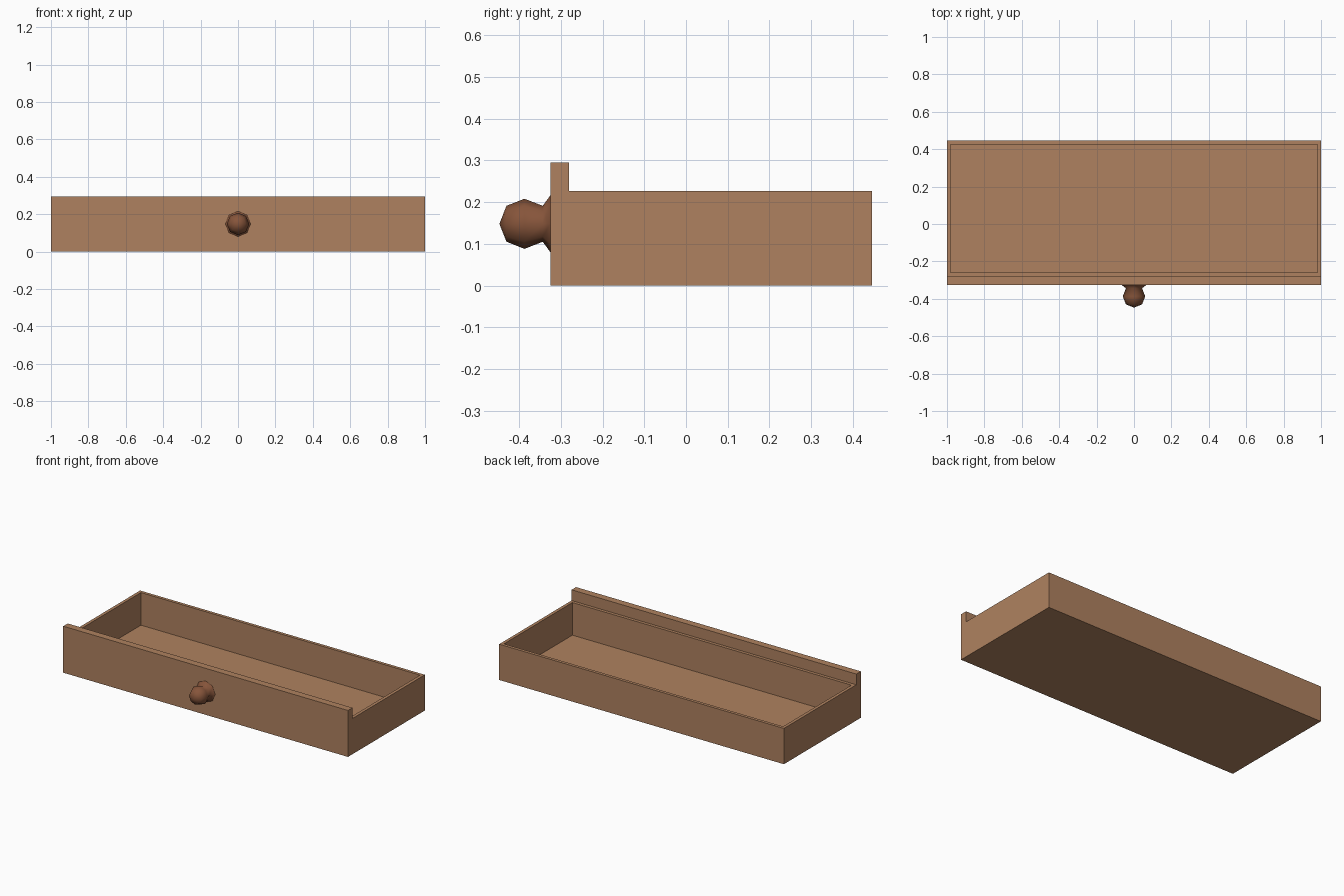
import bpy, bmesh, math

if "Cube" in bpy.data.objects:
    bpy.data.objects.remove(bpy.data.objects["Cube"])


def material(name, rgb):
    m = bpy.data.materials.new(name)
    m.diffuse_color = (*rgb, 1.0)
    m.use_nodes = True
    m.node_tree.nodes["Principled BSDF"].inputs["Base Color"].default_value = m.diffuse_color
    return m


def finish(bm, name, mat):
    bmesh.ops.recalc_face_normals(bm, faces=bm.faces)
    me = bpy.data.meshes.new(name)
    bm.to_mesh(me)
    bm.free()
    me.materials.append(mat)
    ob = bpy.data.objects.new(name, me)
    bpy.context.collection.objects.link(ob)
    return ob


wood = material("light wood", (0.43, 0.222, 0.115))
dark = material("dark wood", (0.24, 0.09, 0.043))

# Drawer box: stepped side profile (y, z) extruded across the width
BACK, STEP, FRONT = 0.446, -0.28, -0.325
RIM, PANEL_TOP = 0.227, 0.295
profile = [(FRONT, 0), (BACK, 0), (BACK, RIM), (STEP, RIM), (STEP, PANEL_TOP), (FRONT, PANEL_TOP)]
bm = bmesh.new()
side = bm.faces.new([bm.verts.new((-1, y, z)) for y, z in profile])
ext = bmesh.ops.extrude_face_region(bm, geom=[side], use_keep_orig=True)
bmesh.ops.translate(bm, vec=(2, 0, 0),
                    verts=[v for v in ext["geom"] if isinstance(v, bmesh.types.BMVert)])
bmesh.ops.recalc_face_normals(bm, faces=bm.faces)

# Hollow: inset the rim face and push it down to the floor
rim = next(f for f in bm.faces
           if f.normal.z > 0.9 and abs(f.calc_center_median().z - RIM) < 1e-4)
bmesh.ops.inset_region(bm, faces=[rim], thickness=0.02, use_even_offset=True)
cavity = bmesh.ops.extrude_discrete_faces(bm, faces=[rim])["faces"][0]
bmesh.ops.translate(bm, vec=(0, 0, 0.02 - RIM), verts=cavity.verts)
finish(bm, "drawer_box", wood)

# Knob: eight-sided lathe around the y axis, (y, radius), flared foot to round tip
SIDES, KNOB_Z = 8, 0.148
knob_profile = [(FRONT, 0.068), (-0.343, 0.043), (-0.387, 0.060), (-0.430, 0.043)]
bm = bmesh.new()
rings = []
for y, r in knob_profile:
    rings.append([bm.verts.new((r * math.sin(2 * math.pi * i / SIDES), y,
                                KNOB_Z + r * math.cos(2 * math.pi * i / SIDES)))
                  for i in range(SIDES)])
tip = bm.verts.new((0, -0.447, KNOB_Z))
for i in range(SIDES):
    j = (i + 1) % SIDES
    for a, b in zip(rings, rings[1:]):
        bm.faces.new((a[i], a[j], b[j], b[i]))
    bm.faces.new((rings[-1][i], rings[-1][j], tip))
for f in bm.faces:
    f.smooth = True
finish(bm, "knob", dark)
